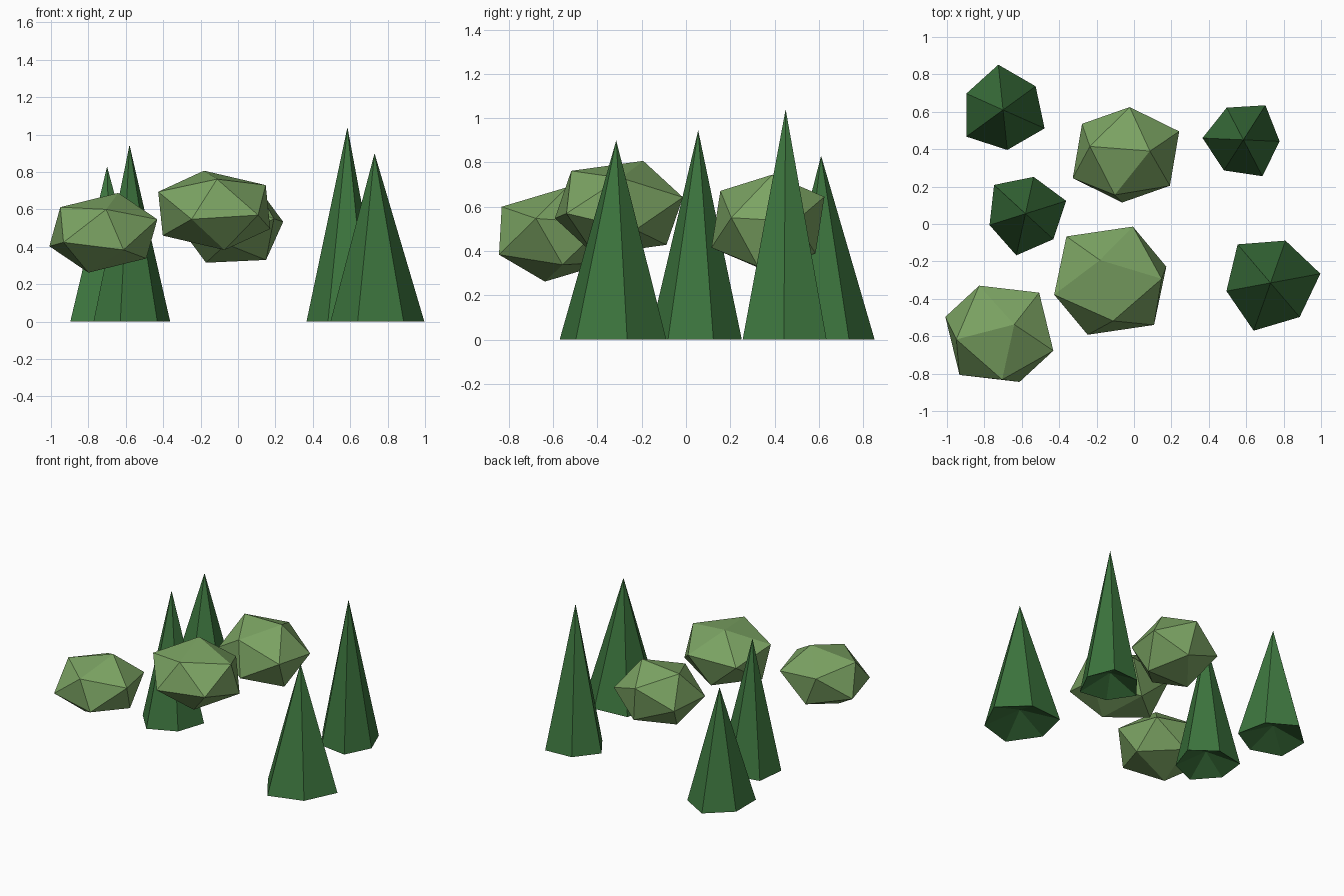
import bpy
import bmesh
from math import radians, cos, sin
from mathutils import Matrix, Vector

cube = bpy.data.objects.get("Cube")
if cube:
    bpy.data.objects.remove(cube, do_unlink=True)


def make_material(name, rgb):
    mat = bpy.data.materials.new(name)
    mat.use_nodes = True
    color = (*rgb, 1.0)
    mat.diffuse_color = color
    mat.node_tree.nodes["Principled BSDF"].inputs["Base Color"].default_value = color
    return mat


pine_green = make_material("pine green", (0.046, 0.178, 0.048))
bush_green = make_material("bush green", (0.20, 0.37, 0.125))


def add_object(name, bm, mat):
    bmesh.ops.recalc_face_normals(bm, faces=bm.faces[:])
    mesh = bpy.data.meshes.new(name)
    bm.to_mesh(mesh)
    bm.free()
    mesh.materials.append(mat)
    obj = bpy.data.objects.new(name, mesh)
    bpy.context.collection.objects.link(obj)
    return obj


def pine_tree(name, x, y, height, radius, turn):
    """Six-sided spire with alternating long and short corners, hollowed below."""
    bm = bmesh.new()
    ring = []
    for i in range(6):
        r = radius if i % 2 == 0 else radius * 0.885
        a = radians(turn + 60 * i)
        ring.append(bm.verts.new((x + r * cos(a), y + r * sin(a), 0)))
    tip = bm.verts.new((x, y, height))
    hollow = bm.verts.new((x, y, 0.1))
    for i in range(6):
        j = (i + 1) % 6
        bm.faces.new((ring[i], ring[j], tip))
        bm.faces.new((ring[j], ring[i], hollow))
    add_object(name, bm, pine_green)


def bush(name, center, corners):
    """Twenty-sided ball, stretched so one face lands on the three corners."""
    bm = bmesh.new()
    bmesh.ops.create_icosphere(bm, subdivisions=1, radius=1)
    bm.faces.ensure_lookup_table()
    source = Matrix([v.co for v in bm.faces[0].verts]).transposed()
    target = Matrix([Vector(c) for c in corners]).transposed()
    stretch = target @ source.inverted()
    for v in bm.verts:
        v.co = stretch @ v.co + Vector(center)
    add_object(name, bm, bush_green)


# Pine trees
pine_tree("pine_back_right", -0.70, 0.61, 0.83, 0.243, 96)
pine_tree("pine_middle_right", -0.58, 0.055, 0.945, 0.228, 137.5)
pine_tree("pine_back_left", 0.585, 0.45, 1.04, 0.219, 57.5)
pine_tree("pine_front_left", 0.73, -0.315, 0.90, 0.271, 10.5)

# Faceted bushes
bush("bush_back", (-0.043, 0.37, 0.53),
     [(-0.193, 0.045, 0.20), (0.128, 0.02, 0.215), (0.02, 0.255, 0.115)])
bush("bush_middle", (-0.127, -0.303, 0.595),
     [(-0.055, 0.11, 0.212), (0.275, 0.01, 0.135), (0.015, -0.215, 0.167)])
bush("bush_front", (-0.72, -0.587, 0.475),
     [(0.08, 0.05, 0.213), (-0.23, -0.03, 0.137), (0.015, -0.245, 0.125)])
